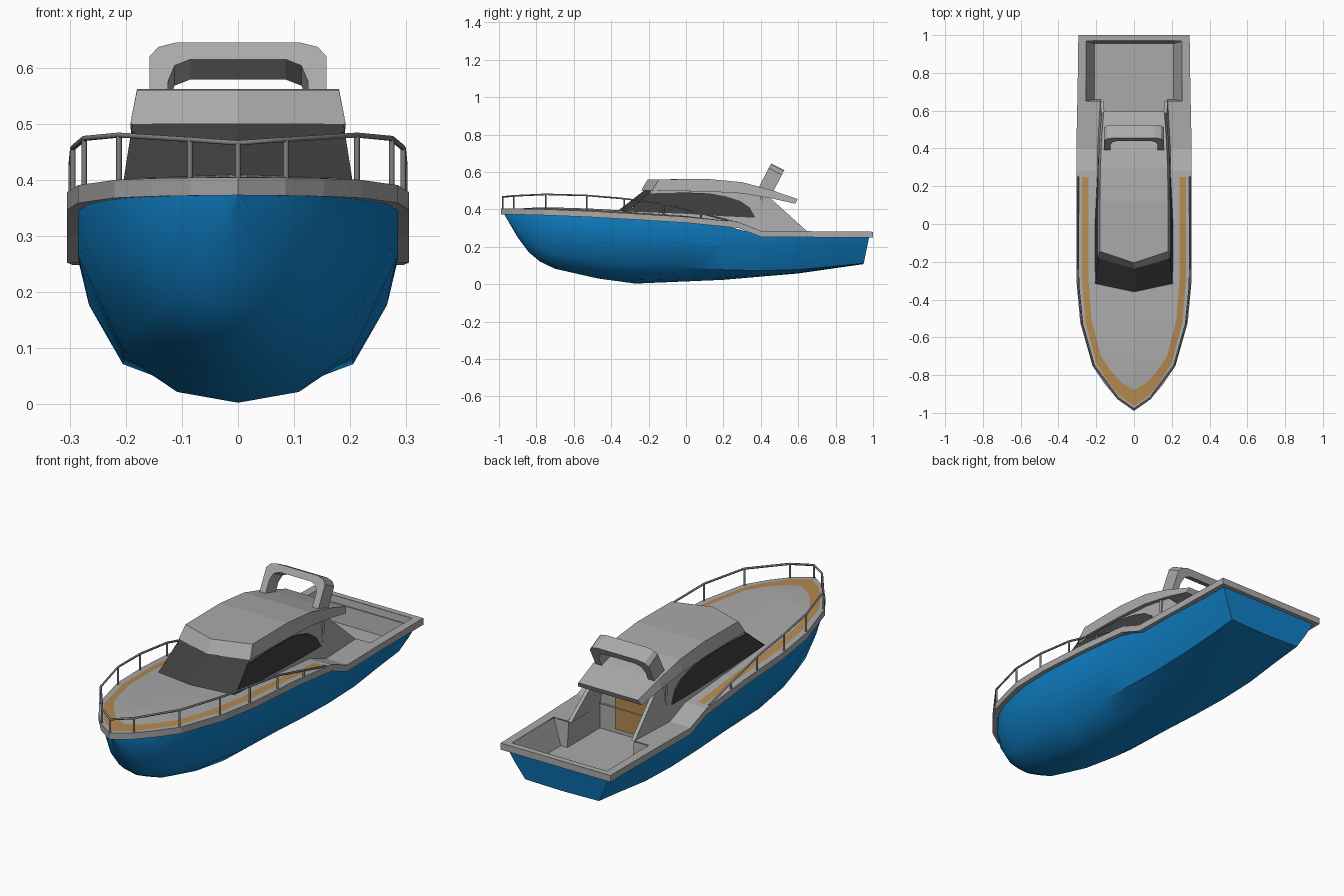
import bpy, bmesh, math

if "Cube" in bpy.data.objects:
    bpy.data.objects.remove(bpy.data.objects["Cube"])


def mat(name, rgb):
    m = bpy.data.materials.new(name)
    m.diffuse_color = (*rgb, 1)
    m.use_nodes = True
    m.node_tree.nodes["Principled BSDF"].inputs["Base Color"].default_value = m.diffuse_color
    return m


GREY = mat("deck grey", (0.40, 0.40, 0.40))
BLUE = mat("hull blue", (0.005, 0.22, 0.58))
DARK = mat("dark glass", (0.05, 0.05, 0.05))
TEAK = mat("teak", (0.45, 0.25, 0.08))
METAL = mat("rail metal", (0.22, 0.22, 0.22))


def interp(table, t):
    """Piecewise linear lookup."""
    if t <= table[0][0]:
        return table[0][1]
    for (a, u), (b, v) in zip(table, table[1:]):
        if t <= b:
            return u + (v - u) * (t - a) / (b - a)
    return table[-1][1]


def make(name, verts, faces, mats, idx=None, mirror=True, flip=False, smooth=None):
    me = bpy.data.meshes.new(name)
    me.from_pydata(verts, [], faces)
    for m in mats:
        me.materials.append(m)
    if idx:
        for p, i in zip(me.polygons, idx):
            p.material_index = i
    bm = bmesh.new()
    bm.from_mesh(me)
    bmesh.ops.remove_doubles(bm, verts=bm.verts, dist=0.0004)
    if mirror:
        geom = bm.verts[:] + bm.edges[:] + bm.faces[:]
        bmesh.ops.mirror(bm, geom=geom, axis='X', merge_dist=0.0005)
        bmesh.ops.remove_doubles(bm, verts=bm.verts, dist=0.0004)
    bmesh.ops.recalc_face_normals(bm, faces=bm.faces)
    if flip:
        bmesh.ops.reverse_faces(bm, faces=bm.faces)
    bm.to_mesh(me)
    bm.free()
    ob = bpy.data.objects.new(name, me)
    bpy.context.collection.objects.link(ob)
    if smooth:
        bpy.ops.object.select_all(action='DESELECT')
        ob.select_set(True)
        bpy.context.view_layer.objects.active = ob
        bpy.ops.object.shade_smooth_by_angle(angle=math.radians(smooth))
    return ob


def loft(rows):
    n = len(rows[0])
    verts = [p for r in rows for p in r]
    faces = [(i * n + j, i * n + j + 1, (i + 1) * n + j + 1, (i + 1) * n + j)
             for i in range(len(rows) - 1) for j in range(n - 1)]
    return verts, faces


def prism(front, back):
    """Closed solid between two matching outlines."""
    n = len(front)
    faces = [tuple(range(n)), tuple(range(2 * n - 1, n - 1, -1))]
    faces += [(i, (i + 1) % n, n + (i + 1) % n, n + i) for i in range(n)]
    return front + back, faces


# Gunwale height and half width along the boat
TOP = [(-1, .405), (-.8, .402), (-.5, .39), (0, .36), (.28, .332), (.4, .285), (1, .28)]
WID = [(-.99, 0), (-.93, .085), (-.85, .153), (-.75, .22), (-.52, .285), (-.3, .305),
       (.64, .305), (.66, .295), (1, .295)]
KEEL = [(-.97, .37), (-.9, .25), (-.84, .17), (-.78, .12), (-.7, .082), (-.47, .03),
        (-.27, .003), (.2, .025), (.6, .06), (.95, .11)]

# Hull: cross-sections that go from round to flat-bottomed at the transom
MID = [(0, 0), (.38, .055), (.72, .27), (1, .75), (1, 1)]
AFT = [(0, -.02), (.36, -.01), (.72, .01), (.87, .5), (1, 1)]
rows = []
for y in (-.97, -.94, -.9, -.84, -.78, -.7, -.6, -.47, -.27, 0, .2, .4, .6, .8, .95):
    k, t = interp(KEEL, y), interp(TOP, y) - .025
    w = max(0, interp(WID, y - .01) - .02) if y > -.96 else 0
    b = max(0, (y + .2) / 1.15)
    row = []
    for (mx, mz), (ax, az) in zip(MID, AFT):
        h = mz + (az - mz) * b
        row.append(((mx + (ax - mx) * b) * w, y + .03 * h * max(0, b) ** 3, k + (t - k) * h))
    rows.append(row)
v, f = loft(rows)
f.append(tuple(range(len(v) - 5, len(v))) + (len(v),))
v.append((0, rows[-1][-1][1], rows[-1][-1][2]))
make("hull", v, f, [BLUE], smooth=35)

# Deck: gunwale band, teak strip and planking, open over the cockpit
rows = []
stations = [(y, 0, 0) for y in (-.99, -.93, -.85, -.75, -.63, -.52, -.3, 0, .25, .28, .4, .42)]
stations += [(.421, .175, 0), (.65, .175, 0), (.651, .255, 0), (.97, .255, 0), (.971, 0, 0),
             (1, 0, 0), (1, 0, 1), (.96, 0, 1)]
for y, inner, drop in stations:
    w, z = interp(WID, y), interp(TOP, y)
    fade = max(0, (-y - .3) / .69) ** 2
    crown = .014 * min(1, max(0, (.3 - y) / .5))
    low = z - .032
    zt = low if drop else z
    row = [(max(0, w - .035), y + .03 * fade, low), (w, y, low), (w, y, zt)]
    for d, dy, c in ((.03, .025, 0), (.065, .11, .4), (.305, .11, 1)):
        x = max(w * (1 - d / .305), inner)
        row.append((x, y + dy * fade, zt + crown * c * (w / .305)))
    rows.append(row)
v, f = loft(rows)
idx = [1 if i % 5 == 3 and i // 5 < 8 else 0 for i in range(len(f))]
make("deck", v, f, [GREY, TEAK], idx)

# Cockpit well: wide stern part and narrow entry
zd, zf = .28, .16
v = [(0, .97, zd), (.255, .97, zd), (.255, .65, zd), (.175, .65, zd), (.175, .41, zd),
     (0, .955, zf), (.21, .955, zf), (.21, .66, zf), (.175, .66, zf), (.175, .41, zf), (0, .41, zf)]
f = [(i, i + 1, i + 6, i + 5) for i in range(4)] + [(5, 6, 7, 8, 9, 10)]
make("cockpit_well", v, f, [GREY], flip=True)


# Cabin sides, tapering upward and aft
def wall(y, z, off=0):
    return (.205 - .15 * (z - .36) - .035 * max(0, y) / .6 + off, y, z)


side = [(-.32, .375), (-.17, .505), (.12, .505), (.33, .495), (.44, .47), (.65, .28),
        (.42, .27), (.3, .31), (0, .345)]
v, f = prism([wall(*p) for p in side], [wall(*p, -.018) for p in side])
make("cabin_sides", v, f, [GREY])

# Side windows
win = [(-.31, .388), (-.2, .485), (0, .49), (.12, .485), (.21, .47), (.29, .445), (.34, .41),
       (.372, .355), (.2, .363), (0, .376)]
v, f = prism([wall(*p, .004) for p in win], [wall(*p, -.002) for p in win])
make("side_windows", v, f, [DARK])

# Two-pane windscreen
v = [(0, -.36, .395), (.207, -.322, .38), (.187, -.17, .508), (0, -.215, .508)]
make("windscreen", v, [(0, 1, 2, 3)], [DARK])

# Cabin rear bulkhead and teak door
v, f = prism([(0, .41, .16), (.185, .41, .16), (.175, .41, .49), (0, .41, .49)],
             [(0, .395, .16), (.185, .395, .16), (.175, .395, .49), (0, .395, .49)])
make("bulkhead", v, f, [GREY])
v, f = prism([(-.09, .416, .18), (.09, .416, .18), (.09, .416, .4), (-.09, .416, .4)],
             [(-.09, .409, .18), (.09, .409, .18), (.09, .409, .4), (-.09, .409, .4)])
make("cabin_door", v, f, [TEAK], mirror=False)

# Hardtop roof with chevron front and drooping tail
rows = []
for y, cy, dt, zb, zt, w in ((-.18, -.06, .035, .5, .56, .192), (.12, 0, 0, .495, .562, .192),
                             (.3, 0, 0, .485, .545, .19), (.45, 0, 0, .46, .505, .183),
                             (.585, 0, -.0, .43, .455, .172)):
    if y > .5:
        dt = .012
    rows.append([(0, y + cy, zb), (w, y, zb), (w - .012, y + dt, zt), (0, y + cy + dt, zt)])
v, f = loft(rows)
n = len(v)
f += [(0, 1, 2, 3), (n - 4, n - 3, n - 2, n - 1)]
make("roof", v, f, [GREY])

# Leaning radar arch
outer = [(.158, .49), (.158, .62), (.142, .637), (.11, .645), (0, .645)]
inner = [(0, .615), (.085, .615), (.113, .604), (.125, .575), (.125, .49)]


def lean(x, z):
    return (x, .38 + .52 * (z - .5), z)


rows = []
for (ox, oz), (ix, iz) in zip(outer, inner[::-1]):
    a, b = lean(ox, oz), lean(ix, iz)
    rows.append([a, b, (b[0], b[1] + .07, b[2] - .036), (a[0], a[1] + .07, a[2] - .036), a])
v, f = loft(rows)
make("radar_arch", v, f, [GREY])

# Bow rail and posts
RAIL = [(-.98, .466), (-.92, .472), (-.75, .48), (-.53, .474), (-.33, .457), (-.12, .43),
        (.08, .378), (.25, .335)]


def rail_x(y):
    return max(0, interp(WID, y) - .008) if y > -.97 else 0


half = [(rail_x(y), y, z) for y, z in RAIL]
paths = [[(-x, y, z) for x, y, z in half[:0:-1]] + half]
for x, y, z in half[:-1]:
    for s in ((1, -1) if x else (1,)):
        paths.append([(s * x, y, interp(TOP, y) - .005), (s * x, y, z)])
cu = bpy.data.curves.new("bow_rail_path", 'CURVE')
cu.dimensions = '3D'
cu.bevel_depth = .005
cu.bevel_resolution = 1
cu.use_fill_caps = True
for path in paths:
    sp = cu.splines.new('POLY')
    sp.points.add(len(path) - 1)
    for p, c in zip(sp.points, path):
        p.co = (*c, 1)
tmp = bpy.data.objects.new("bow_rail_path", cu)
bpy.context.collection.objects.link(tmp)
bpy.context.view_layer.update()
me = bpy.data.meshes.new_from_object(tmp.evaluated_get(bpy.context.evaluated_depsgraph_get()))
bpy.data.objects.remove(tmp)
me.materials.clear()
me.materials.append(METAL)
bpy.context.collection.objects.link(bpy.data.objects.new("bow_rail", me))
